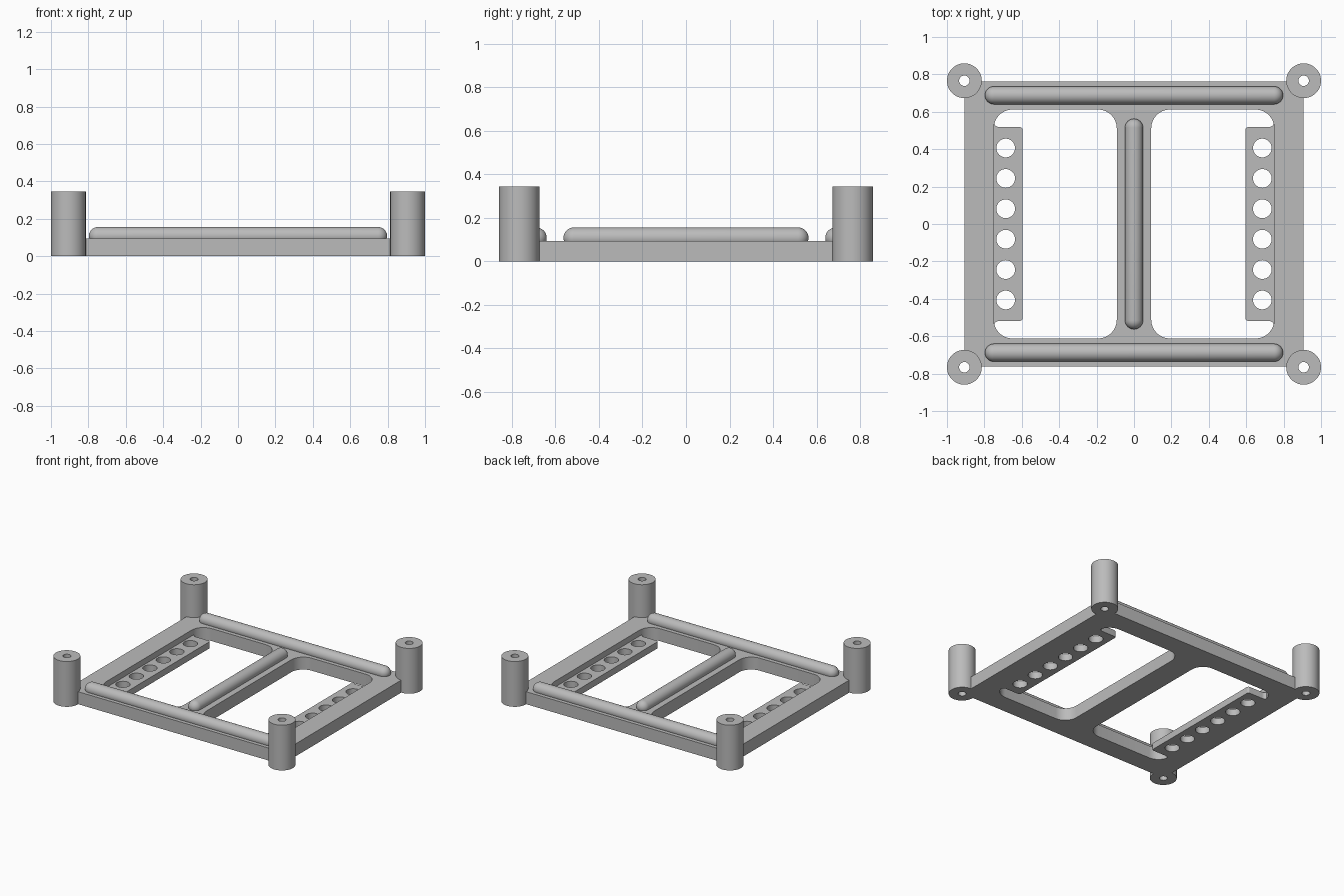
import bpy
import bmesh
from math import sin, cos, pi, radians
from mathutils import Matrix

if "Cube" in bpy.data.objects:
    bpy.data.objects.remove(bpy.data.objects["Cube"])

grey = bpy.data.materials.new("plain grey")
grey.use_nodes = True
GREY = (0.5, 0.5, 0.5, 1)
grey.diffuse_color = GREY
grey.node_tree.nodes["Principled BSDF"].inputs["Base Color"].default_value = GREY


def arc(cx, cy, r, start, end, steps=8):
    """Points along an arc, angles in degrees."""
    angles = [radians(start + (end - start) * i / steps) for i in range(steps + 1)]
    return [(cx + r * cos(a), cy + r * sin(a)) for a in angles]


def circle(cx, cy, r, n=40):
    return arc(cx, cy, r, 0, 360, n)[:-1]


def rounded_rect(x0, x1, y0, y1, r):
    return (arc(x1 - r, y1 - r, r, 0, 90) + arc(x0 + r, y1 - r, r, 90, 180)
            + arc(x0 + r, y0 + r, r, 180, 270) + arc(x1 - r, y0 + r, r, 270, 360))


def finish(name, bm):
    bmesh.ops.remove_doubles(bm, verts=bm.verts, dist=0.0001)
    bmesh.ops.recalc_face_normals(bm, faces=bm.faces)
    mesh = bpy.data.meshes.new(name)
    bm.to_mesh(mesh)
    bm.free()
    mesh.materials.append(grey)
    obj = bpy.data.objects.new(name, mesh)
    bpy.context.collection.objects.link(obj)
    bpy.ops.object.select_all(action='DESELECT')
    obj.select_set(True)
    bpy.context.view_layer.objects.active = obj
    bpy.ops.object.shade_smooth_by_angle(angle=radians(35))


def plate(name, loops, height):
    """Extrude an outline with holes from the ground up to a height."""
    curve = bpy.data.curves.new(name + " outline", 'CURVE')
    curve.dimensions = '2D'
    curve.fill_mode = 'BOTH'
    curve.extrude = height / 2
    for loop in loops:
        spline = curve.splines.new('POLY')
        spline.points.add(len(loop) - 1)
        for point, (x, y) in zip(spline.points, loop):
            point.co = (x, y, 0, 1)
        spline.use_cyclic_u = True
    helper = bpy.data.objects.new(name + " outline", curve)
    mesh = helper.to_mesh()
    bm = bmesh.new()
    bm.from_mesh(mesh)
    helper.to_mesh_clear()
    bpy.data.objects.remove(helper)
    bmesh.ops.translate(bm, verts=bm.verts, vec=(0, 0, height / 2))
    finish(name, bm)


def ridge(name, location, half_length, axis):
    """Round-ended bar, made from a sphere stretched at its equator."""
    r = 0.048
    bm = bmesh.new()
    bmesh.ops.create_uvsphere(bm, u_segments=32, v_segments=16, radius=r)
    middle = [e for e in bm.edges if all(abs(v.co.z) < 1e-5 for v in e.verts)]
    bmesh.ops.split_edges(bm, edges=middle)
    for f in bm.faces:
        f.tag = f.calc_center_median().z > 0
    shift = half_length - r
    for v in bm.verts:
        v.co.z += shift if v.link_faces[0].tag else -shift
    rims = [e for e in bm.edges if e.is_boundary]
    bmesh.ops.bridge_loops(bm, edges=rims)
    turn = Matrix.Rotation(pi / 2, 4, 'Y' if axis == 'X' else 'X')
    bmesh.ops.transform(bm, verts=bm.verts, matrix=Matrix.Translation(location) @ turn)
    finish(name, bm)


# Flat frame with two windows; its corners are clipped inside the posts
FX, FY, CLIP = 0.905, 0.762, 0.06
frame = [(FX, FY - CLIP), (FX - CLIP, FY), (CLIP - FX, FY), (-FX, FY - CLIP),
         (-FX, CLIP - FY), (CLIP - FX, -FY), (FX - CLIP, -FY), (FX, CLIP - FY)]
windows = [rounded_rect(0.092, 0.75, -0.612, 0.612, 0.1),
           rounded_rect(-0.75, -0.092, -0.612, 0.612, 0.1)]
plate("frame", [frame] + windows, 0.095)

# Thin perforated tabs inside the side rails
upper = ([(0.76, 0.55)] + arc(0.72, 0.548, 0.03, 0, -90, 6)
         + arc(0.61, 0.503, 0.015, 90, 180, 6))
tab = upper + [(x, -y) for x, y in reversed(upper)]
holes = [circle(0.686, 0.1625 * (i - 2.5), 0.05) for i in range(6)]
for side, s in (("left", 1), ("right", -1)):
    plate(side + " tab", [[(s * x, y) for x, y in loop] for loop in [tab] + holes], 0.05)

# Hollow corner posts
for side, sx in (("left", 1), ("right", -1)):
    for end, sy in (("front", -1), ("back", 1)):
        x, y = sx * 0.907, sy * 0.766
        plate(f"{end} {side} post", [circle(x, y, 0.093, 48), circle(x, y, 0.028, 32)], 0.345)

# Rounded ridges on the rails and the middle bar
ridge("front ridge", (0, -0.688, 0.108), 0.797, 'X')
ridge("back ridge", (0, 0.688, 0.108), 0.797, 'X')
ridge("middle ridge", (0, 0, 0.108), 0.563, 'Y')
